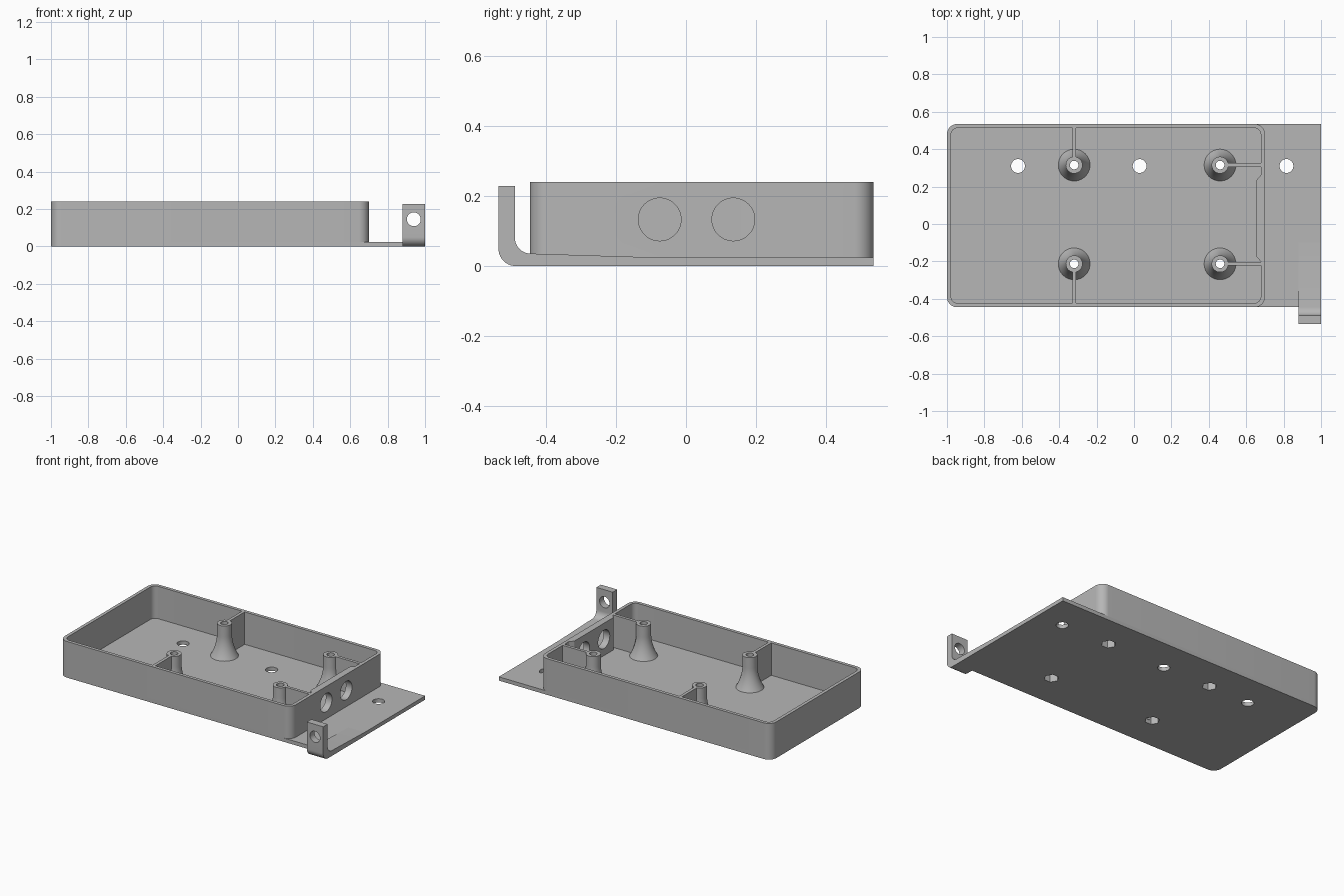
import bpy, bmesh, math
from mathutils import Vector

cube = bpy.data.objects.get("Cube")
if cube:
    bpy.data.objects.remove(cube, do_unlink=True)

grey = bpy.data.materials.new("plain grey")
grey.use_nodes = True
colour = (0.47, 0.47, 0.47, 1)
grey.diffuse_color = colour
grey.node_tree.nodes["Principled BSDF"].inputs["Base Color"].default_value = colour

FLOOR, RIM = 0.025, 0.24
FRONT, BACK, TRAY_RIGHT = -0.445, 0.535, 0.70
WALL = 0.022


def finish(name, bm):
    bmesh.ops.recalc_face_normals(bm, faces=bm.faces)
    mesh = bpy.data.meshes.new(name)
    bm.to_mesh(mesh)
    bm.free()
    mesh.materials.append(grey)
    ob = bpy.data.objects.new(name, mesh)
    bpy.context.collection.objects.link(ob)
    return ob


def outline(corners, steps=10):
    """Polygon with each corner (u, v, radius) rounded by an arc."""
    pts = []
    for i, (u, v, r) in enumerate(corners):
        p = Vector((u, v))
        if r == 0:
            pts.append(p)
            continue
        a = (Vector(corners[i - 1][:2]) - p).normalized()
        b = (Vector(corners[(i + 1) % len(corners)][:2]) - p).normalized()
        half = a.angle(b) / 2
        centre = p + (a + b).normalized() * (r / math.sin(half))
        start = p + a * (r / math.tan(half)) - centre
        end = p + b * (r / math.tan(half)) - centre
        sweep = math.pi - 2 * half
        for k in range(steps + 1):
            t = k / steps
            pts.append(centre + (start * math.sin((1 - t) * sweep)
                                 + end * math.sin(t * sweep)) / math.sin(sweep))
    return pts


def ring(u, v, r, n=40):
    return [Vector((u + r * math.cos(math.tau * k / n), v + r * math.sin(math.tau * k / n)))
            for k in range(n)]


def prism(name, pts, lo, hi, axis="z"):
    """Extrude a flat outline between lo and hi along an axis."""
    place = {"x": lambda p, w: (w, p.x, p.y),
             "y": lambda p, w: (p.x, w, p.y),
             "z": lambda p, w: (p.x, p.y, w)}[axis]
    bm = bmesh.new()
    a = [bm.verts.new(place(p, lo)) for p in pts]
    b = [bm.verts.new(place(p, hi)) for p in pts]
    bm.faces.new(a)
    bm.faces.new(b)
    for i in range(len(pts)):
        bm.faces.new((a[i - 1], a[i], b[i], b[i - 1]))
    return finish(name, bm)


def box(name, x0, x1, y0, y1, z0, z1):
    return prism(name, outline([(x0, y0, 0), (x1, y0, 0), (x1, y1, 0), (x0, y1, 0)]), z0, z1)


def cut(ob, *shape):
    """Subtract a prism from an object."""
    cutter = prism("cutter", *shape)
    cutter.hide_render = True
    mod = ob.modifiers.new("cut", "BOOLEAN")
    mod.operation, mod.solver, mod.object = "DIFFERENCE", "EXACT", cutter
    bpy.context.view_layer.objects.active = ob
    bpy.ops.object.modifier_apply(modifier=mod.name)
    bpy.data.objects.remove(cutter, do_unlink=True)


def lathe(name, profile, x, y, n=40):
    bm = bmesh.new()
    rows = [[bm.verts.new((p.x, p.y, z)) for p in ring(x, y, r, n)] for r, z in profile]
    bm.faces.new(rows[0])
    bm.faces.new(rows[-1])
    for low, high in zip(rows, rows[1:]):
        for i in range(n):
            bm.faces.new((low[i - 1], low[i], high[i], high[i - 1]))
    return finish(name, bm)


# Floor plate, with rounded corners at the tray end and three screw holes
floor = prism("floor_plate", outline([(-1, FRONT, 0.055), (1, FRONT, 0),
                                      (1, BACK, 0), (-1, BACK, 0.055)]), 0, FLOOR)
for x in (-0.62, 0.03, 0.815):
    cut(floor, ring(x, 0.31, 0.037), -0.1, 0.1)

# Tray wall, thicker around the two cable holes
wall = prism("tray_wall", outline([(-1, FRONT, 0.055), (TRAY_RIGHT, FRONT, 0.055),
                                   (TRAY_RIGHT, BACK, 0.055), (-1, BACK, 0.055)]), FLOOR, RIM)
inner, pad = TRAY_RIGHT - WALL, 0.655
cavity = outline([(WALL - 1, FRONT + WALL, 0.035), (inner, FRONT + WALL, 0.035),
                  (inner, -0.20, 0.01), (pad, -0.175, 0.01),
                  (pad, 0.235, 0.01), (inner, 0.26, 0.01),
                  (inner, BACK - WALL, 0.035), (WALL - 1, BACK - WALL, 0.035)])
cut(wall, cavity, -0.1, 0.5)
for y in (-0.075, 0.135):
    cut(wall, ring(y, 0.133, 0.061, 48), 0.6, 0.8, "x")

# Flared standoffs with a bore and a hexagonal nut pocket, each tied to a wall by a rib
neck = 0.17
flare = [(0.045 + 0.04 * (1 - k / 12) ** 2, FLOOR + (neck - FLOOR) * k / 12) for k in range(13)]
for side, y in (("back", 0.315), ("front", -0.213)):
    for end, x in (("right", -0.32), ("left", 0.46)):
        post = lathe(f"{side}_{end}_standoff", flare + [(0.045, RIM)], x, y)
        for part in (post, floor):
            cut(part, ring(x, y, 0.023, 32), -0.1, 0.5)
            cut(part, ring(x, y, 0.045, 6), -0.1, 0.065)
        rib = f"{side}_{end}_rib"
        if end == "left":
            box(rib, x + 0.036, inner + 0.005, y - 0.01, y + 0.01, FLOOR, RIM)
        elif side == "back":
            box(rib, x - 0.01, x + 0.01, y + 0.036, BACK - WALL + 0.005, FLOOR, RIM)
        else:
            box(rib, x - 0.01, x + 0.01, FRONT + WALL - 0.005, y - 0.036, FLOOR, RIM)

# Upturned mounting tab, with a shallow wedge blending into the floor plate
tab = prism("mounting_tab", outline([(FRONT, 0, 0), (-0.535, 0, 0.05), (-0.535, 0.228, 0),
                                     (-0.488, 0.228, 0), (-0.488, 0.037, 0.045),
                                     (-0.10, FLOOR, 0), (FRONT, FLOOR, 0)]), 0.88, 1, "x")
cut(tab, ring(0.94, 0.145, 0.037), -0.7, -0.45, "y")

# Smooth the curved faces and keep the edges sharp
for ob in bpy.context.scene.objects:
    ob.select_set(ob.type == "MESH")
bpy.context.view_layer.objects.active = floor
bpy.ops.object.shade_smooth_by_angle(angle=math.radians(30))
